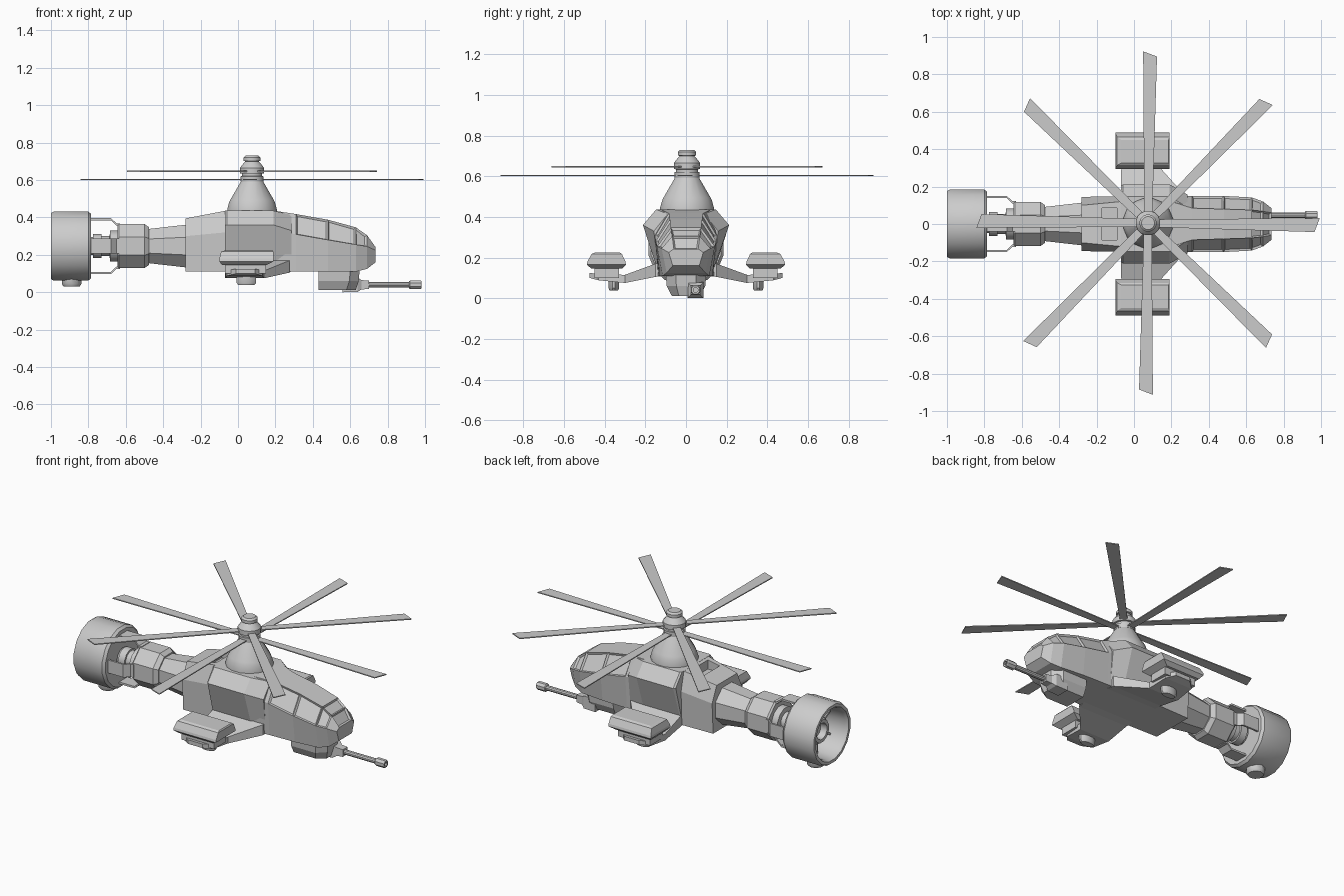
import bpy, bmesh
from math import sin, cos, pi
from mathutils import Vector, Matrix

if "Cube" in bpy.data.objects:
    bpy.data.objects.remove(bpy.data.objects["Cube"])


def loft(name, rings, windows=(), smooth=False, closed=False):
    """Skin equal-length rings of points; cap the ends unless closed."""
    bm = bmesh.new()
    vs = [[bm.verts.new(p) for p in r] for r in rings]
    n, m, quads = len(rings[0]), len(rings), {}
    for i in range(m if closed else m - 1):
        for j in range(n):
            a, b, k = vs[i], vs[(i + 1) % m], (j + 1) % n
            quads[i, j] = bm.faces.new((a[j], a[k], b[k], b[j]))
    if not closed:
        bm.faces.new(vs[0])
        bm.faces.new(vs[-1])
    bmesh.ops.recalc_face_normals(bm, faces=bm.faces)
    if windows:
        bmesh.ops.inset_individual(bm, faces=[quads[w] for w in windows],
                                   thickness=0.012, depth=-0.01)
    me = bpy.data.meshes.new(name)
    bm.to_mesh(me)
    bm.free()
    ob = bpy.data.objects.new(name, me)
    bpy.context.collection.objects.link(ob)
    if smooth:
        bpy.context.view_layer.objects.active = ob
        bpy.ops.object.select_all(action='DESELECT')
        ob.select_set(True)
        bpy.ops.object.shade_smooth_by_angle(angle=0.6)
    return ob


def lathe(name, profile, c, n=16, axis='x', stretch=1.0, smooth=True, closed=False):
    """Turn (position, radius) pairs about an x or z axis through c."""
    rings = []
    for a, r in profile:
        ring = []
        for k in range(n):
            t = 2 * pi * (k + 0.5) / n
            u, v = r * cos(t), r * sin(t)
            ring.append((a, c[0] + u, c[1] + v) if axis == 'x'
                        else (c[0] + u * stretch, c[1] + v, a))
        rings.append(ring)
    return loft(name, rings, smooth=smooth, closed=closed)


def rect(x0, x1, y0, y1, z):
    return [(x0, y0, z), (x1, y0, z), (x1, y1, z), (x0, y1, z)]


def section(x, yb, zb, ym, zm, yt, zt):
    half = [(yb, zb), (ym, zm), (yt, zt)]
    return [(x, -y, z) for y, z in half] + [(x, y, z) for y, z in half[::-1]]


# Fuselage with inset canopy windows
hull = [
    (-.28, .135, .11, .145, .30, .10, .395),
    (-.07, .14, .11, .148, .32, .12, .435),
    (.20, .14, .11, .15, .33, .12, .435),
    (.31, .135, .11, .15, .31, .085, .418),
    (.48, .13, .11, .15, .28, .08, .388),
    (.63, .115, .11, .142, .255, .075, .347),
    (.69, .095, .125, .12, .245, .068, .305),
    (.735, .065, .16, .085, .225, .06, .242),
]
body = loft("fuselage", [section(*s) for s in hull],
            windows=[(i, j) for i in (3, 4, 5) for j in (1, 3)] + [(5, 2), (6, 2)])

# Recessed vent behind the mast
cut = loft("vent_cutter", [rect(-.17, -.09, -.085, .085, z) for z in (.375, .5)])
cut.hide_render = True
cut.hide_viewport = True
mod = body.modifiers.new("vent", 'BOOLEAN')
mod.operation = 'DIFFERENCE'
mod.object = cut
mod.solver = 'EXACT'

# Wide engine shoulders
loft("engine_shoulders", [section(x, .14, .14, w, .36, t, .436)
                          for x, w, t in ((-.07, .20, .14), (-.06, .212, .147),
                                          (.19, .212, .147))]
     + [section(.285, .137, .15, .158, .33, .09, .415)])

# Octagonal tail boom and collar
TC = (0, .247)
k8 = 1 / cos(pi / 8)
lathe("tail_boom", [(-.27, .115 * k8), (-.49, .09 * k8)], TC, 8, smooth=False)
lathe("tail_collar", [(-.475, .10 * k8), (-.50, .118 * k8), (-.635, .118 * k8),
                      (-.645, .11 * k8)], TC, 8, smooth=False)
lathe("tail_shaft", [(-.64, .085), (-.685, .085), (-.686, .056), (-.73, .056),
                     (-.731, .066), (-.775, .066), (-.776, .05), (-.84, .05)], TC, 12)

# Ducted tail thruster: shell, inner wall, hub, vanes, underside lug
lathe("thruster_duct", [(-.785, .06), (-.785, .175), (-.80, .188), (-.985, .188),
                        (-1.0, .18), (-1.0, .162), (-.98, .152), (-.83, .145),
                        (-.825, .06)], TC, 16, closed=True)
lathe("thruster_hub", [(-.81, .085), (-.90, .085), (-.93, .07), (-.93, .05),
                       (-.89, .045)], TC, 12)
for k in range(6):
    M = Matrix.Translation((0, 0, .247)) @ Matrix.Rotation(k * pi / 3, 4, 'X')
    loft("thruster_vane", [[M @ Vector(p) for p in rect(-.90, -.83, -.006, .006, z)]
                           for z in (.07, .15)])
lathe("thruster_lug", [(.08, .055), (.045, .055), (.03, .045)], (-.89, 0), 10, 'z')

# Bent struts linking collar and duct
for k in range(4):
    M = Matrix.Translation((0, 0, .247)) @ Matrix.Rotation(k * pi / 2, 4, 'X')
    loft("thruster_strut", [[M @ Vector(p) for p in
                             ((x, -.04, r), (x, .04, r), (x, .04, r - .012), (x, -.04, r - .012))]
                            for x, r in ((-.79, .15), (-.68, .15), (-.65, .122), (-.63, .122))])

# Rotor mast and hub
RC = (.075, .005)
lathe("mast_fairing", [(.42, .135), (.445, .135), (.48, .125), (.495, .118),
                       (.59, .062), (.60, .055)], RC, 16, 'z')
lathe("rotor_hub", [(.59, .05), (.592, .062), (.62, .062), (.622, .055), (.634, .055),
                    (.636, .066), (.665, .066), (.685, .05), (.70, .036),
                    (.702, .046), (.72, .046), (.73, .035)], RC, 16, 'z')

# Counter-rotating tapered blades
for z, turn, s in ((.603, 0, 1), (.647, pi / 4, -1)):
    for k in range(4):
        M = (Matrix.Translation((RC[0], RC[1], z))
             @ Matrix.Rotation(turn + k * pi / 2, 4, 'Z'))
        plan = [(.03, .02), (.03, -.022), (.89, -.048), (.918, .026)]
        loft("rotor_blade", [[M @ Vector((u, v * s, h)) for u, v in plan]
                             for h in (-.003, .003)])

# Stub wings, pods, pylons and underslung stores
for s in (1, -1):
    loft("stub_wing", [[(x0, s * y, zb), (x1, s * y, zb), (x1, s * y, zt), (x0, s * y, zt)]
                       for y, x0, x1, zb, zt in ((.10, -.07, .28, .11, .175),
                                                 (.15, -.07, .275, .105, .17),
                                                 (.30, -.068, .14, .075, .115),
                                                 (.43, -.06, .13, .088, .118),
                                                 (.475, -.01, .09, .10, .125))])
    loft("pod_pylon", [rect(-.07, .15, s * .33, s * .45, z) for z in (.10, .15)])
    loft("wing_pod", [rect(-.085, .15, s * .315, s * .465, .145),
                      rect(-.10, .19, s * .295, s * .488, .165),
                      rect(-.10, .19, s * .298, s * .485, .18),
                      rect(-.09, .19, s * .315, s * .465, .217),
                      rect(-.07, .185, s * .325, s * .45, .224)])
    lathe("wing_store", [(.095, .027), (.05, .027), (.038, .022)], (.045, s * .355),
          12, 'z', stretch=2.0)

# Chin turret and gun
loft("chin_turret", [[(.43, -w, z), (x - .05, -w, z), (x, -w * .5, z),
                      (x, w * .5, z), (x - .05, w, z), (.43, w, z)]
                     for w, x, z in ((.07, .63, .012), (.095, .645, .06), (.10, .65, .115))])
loft("gun_mount", [[(x, .047 - w, .04 - h), (x, .047 + w, .04 - h),
                    (x, .047 + w, .04 + h), (x, .047 - w, .04 + h)]
                   for x, w, h in ((.56, .04, .04), (.64, .038, .038), (.66, .025, .025),
                                   (.70, .022, .022))])
GC = (.047, .04)
lathe("gun_barrel", [(.68, .015), (.93, .015)], GC, 10)
lathe("gun_muzzle", [(.915, .02), (.92, .025), (.975, .025), (.98, .022), (.98, .012),
                     (.94, .012)], GC, 8, smooth=False)
